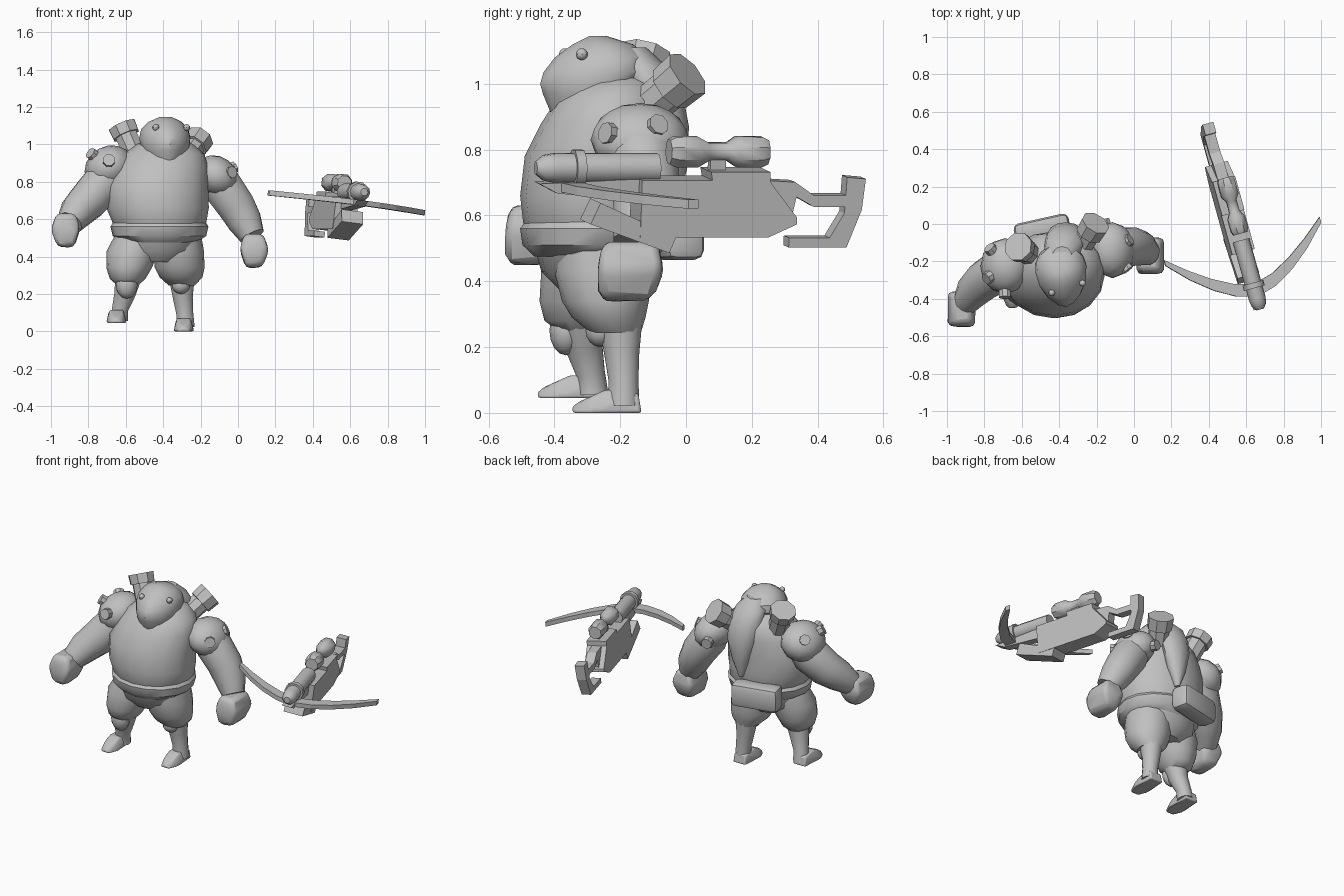
import bpy, bmesh, math
from mathutils import Vector, Matrix

if "Cube" in bpy.data.objects:
    bpy.data.objects.remove(bpy.data.objects["Cube"])

grey = bpy.data.materials.new("plain_grey")
grey.diffuse_color = (0.53, 0.53, 0.53, 1)
grey.use_nodes = True
grey.node_tree.nodes["Principled BSDF"].inputs["Base Color"].default_value = grey.diffuse_color


def finish(name, bm, mat=None, angle=40):
    """Turn a bmesh into a named, shaded object."""
    bmesh.ops.recalc_face_normals(bm, faces=bm.faces)
    if mat is not None:
        bm.transform(mat)
    me = bpy.data.meshes.new(name)
    bm.to_mesh(me)
    bm.free()
    me.materials.append(grey)
    ob = bpy.data.objects.new(name, me)
    bpy.context.collection.objects.link(ob)
    bpy.ops.object.select_all(action='DESELECT')
    ob.select_set(True)
    bpy.context.view_layer.objects.active = ob
    if angle:
        bpy.ops.object.shade_smooth_by_angle(angle=math.radians(angle))
    return ob


def skin(name, rings, mat=None, angle=40):
    """Bridge equal-length rings of points and cap the ends."""
    bm = bmesh.new()
    vs = [[bm.verts.new(p) for p in r] for r in rings]
    n = len(vs[0])
    for a, b in zip(vs, vs[1:]):
        for i in range(n):
            j = (i + 1) % n
            bm.faces.new((a[i], a[j], b[j], b[i]))
    bm.faces.new(vs[0])
    bm.faces.new(vs[-1])
    return finish(name, bm, mat, angle)


def stack(name, rows, n=16):
    """Horizontal oval rings: x, y, z, half width, half depth."""
    t = [2 * math.pi * i / n for i in range(n)]
    return skin(name, [[(x + a * math.cos(q), y + b * math.sin(q), z) for q in t]
                       for x, y, z, a, b in rows])


def tube(name, pts, n=12, mat=None, angle=40):
    """Round rings along a path of x, y, z, radius."""
    c = [Vector(p[:3]) for p in pts]
    axis = c[-1] - c[0]
    ref = Vector((0, 1, 0)) if abs(axis.normalized().y) < 0.8 else Vector((1, 0, 0))
    rings = []
    for i, p in enumerate(pts):
        d = (c[min(i + 1, len(c) - 1)] - c[max(i - 1, 0)]).normalized()
        side = d.cross(ref).normalized()
        up = d.cross(side)
        rings.append([c[i] + p[3] * (side * math.cos(q) + up * math.sin(q))
                      for q in (2 * math.pi * (k + 0.5) / n for k in range(n))])
    return skin(name, rings, mat, angle)


def ball(name, loc, size, rot=0, seg=12):
    bm = bmesh.new()
    bmesh.ops.create_uvsphere(bm, u_segments=seg, v_segments=8, radius=1)
    m = Matrix.Translation(loc) @ Matrix.Rotation(rot, 4, 'Y') @ Matrix.Diagonal((*size, 1))
    return finish(name, bm, m)


def hull(name, pts, loc=(0, 0, 0), mirror=True, round_by=0.0):
    bm = bmesh.new()
    for x, y, z in pts:
        for s in ((1, -1) if mirror and x else (1,)):
            bm.verts.new((x * s + loc[0], y + loc[1], z + loc[2]))
    res = bmesh.ops.convex_hull(bm, input=bm.verts)
    loose = [g for g in res["geom_interior"] if isinstance(g, bmesh.types.BMVert)]
    bmesh.ops.delete(bm, geom=loose, context='VERTS')
    bmesh.ops.dissolve_limit(bm, angle_limit=.12, verts=bm.verts[:], edges=bm.edges[:])
    ob = finish(name, bm, None, 55)
    bev = ob.modifiers.new("soft_edges", 'BEVEL')
    bev.width, bev.segments, bev.limit_method = round_by, 2, 'NONE'
    return ob


def slab(name, profile, width, mat):
    """Side profile (y, z) given a width along x."""
    return skin(name, [[(u, y, z) for y, z in profile] for u in (-width / 2, width / 2)], mat, 0)


# Torso, waistband and hips
stack("torso", [(-.42, -.27, .50, .21, .19), (-.42, -.27, .58, .25, .225),
                (-.43, -.272, .66, .274, .232), (-.432, -.265, .78, .272, .225),
                (-.41, -.24, .88, .25, .20), (-.395, -.22, .95, .215, .175),
                (-.39, -.21, 1.0, .15, .13), (-.39, -.21, 1.03, .09, .09)])
stack("waistband", [(-.42, -.275, .475, .20, .185), (-.42, -.275, .51, .25, .222),
                    (-.42, -.27, .56, .262, .234), (-.42, -.27, .58, .25, .22)])
stack("hips", [(-.43, -.27, .37, .12, .11), (-.43, -.27, .43, .21, .17), (-.42, -.27, .52, .23, .195)])

# Beaked head: rings with a pointed front (z, half width, mid y, front y, back y)
H = Matrix.Translation((-.39, -.25, 0)) @ Matrix.Rotation(math.radians(8), 4, 'Z')
head = []
for z, w, m, f, b in [(.866, .034, -.365, -.39, -.34), (.91, .088, -.32, -.412, -.28), (.97, .126, -.27, -.437, -.19),
                      (1.0, .134, -.25, -.445, -.14), (1.035, .138, -.24, -.435, -.10), (1.08, .128, -.24, -.40, -.11),
                      (1.12, .09, -.25, -.345, -.16), (1.145, .035, -.27, -.295, -.24)]:
    ring = []
    for i in range(16):
        c, s = math.cos(math.pi * i / 8), math.sin(math.pi * i / 8)
        x = w * math.copysign(abs(c) ** (1.25 if s < 0 else 1), c)
        ring.append((x, m + .25 + abs(s) * ((f - m) if s < 0 else (b - m)), z))
    head.append(ring)
skin("beaked_head", head, H, 35)
for x, y in ((-.065, -.11), (.105, -.082)):
    ball("eye", H @ Vector((x, y, 1.09)), (.018, .018, .018), seg=8)

# Hood tail, a leaf shape down the back
stack("hood_tail", [(-.37, -.045, .63, .012, .02), (-.368, -.045, .74, .058, .048), (-.365, -.047, .87, .093, .056),
                    (-.37, -.085, .97, .105, .075), (-.38, -.135, 1.05, .10, .08), (-.385, -.18, 1.11, .055, .06)], 12)

# Back canisters with wide caps
for base, top in (((-.30, -.15, .90), (-.205, .005, 1.03)), ((-.555, -.16, .95), (-.62, -.12, 1.10))):
    b, t = Vector(base), Vector(top)
    p = b.lerp(t, .65)
    tube("canister", [(*b, .063), (*p, .063)], 8)
    tube("canister_cap", [(*p, .076), (*t, .08)], 8)

# Back pouch
bm = bmesh.new()
bmesh.ops.create_cube(bm, size=1)
bm.transform(Matrix.Diagonal((.30, .12, .15, 1)))
bmesh.ops.bevel(bm, geom=bm.edges[:], offset=.03, segments=2, affect='EDGES', profile=.5)
finish("back_pouch", bm, Matrix.Translation((-.49, -.03, .54)) @ Matrix.Rotation(.22, 4, 'Z'))

# Arms, mittens, shoulder pads and their studs
tube("left_arm", [(-.66, -.22, .86, .10), (-.72, -.25, .79, .115), (-.80, -.30, .70, .108),
                  (-.86, -.36, .64, .095), (-.90, -.42, .58, .072)])
tube("right_arm", [(-.13, -.14, .86, .09), (-.08, -.13, .77, .11), (-.01, -.12, .67, .105),
                   (.035, -.13, .59, .095), (.075, -.155, .51, .07)])
mitt = [(-.05, -.06, .09), (.05, -.05, .09), (-.05, .06, .09), (.05, .06, .09), (-.08, -.07, 0), (.075, -.07, .02),
        (-.08, .07, .01), (.075, .075, 0), (-.05, -.06, -.08), (.04, -.07, -.095), (-.04, .05, -.09), (.05, .04, -.08)]
hull("left_mitten", [(x, y * 1.35, z) for x, y, z in mitt], (-.92, -.455, .54), False, .022)
hull("right_mitten", [(-x, y * 1.4, z) for x, y, z in mitt], (.085, -.17, .43), False, .022)
pads = {"left_shoulder_pad": ((-.69, -.225, .875), (.135, .15, .115), -.5,
                              [(-.69, -.385, .915), (-.785, -.29, .95), (-.77, -.13, .94)]),
        "right_shoulder_pad": ((-.115, -.14, .83), (.125, .15, .105), .6,
                               [(-.035, -.24, .85), (-.025, -.085, .875), (-.16, .015, .81)])}
for name, (c, r, tilt, studs) in pads.items():
    ball(name, c, r, tilt)
    for s in studs:
        d = (Vector(s) - Vector(c)).normalized()
        tube("pad_stud", [(*(Vector(s) - d * .05), .033), (*(Vector(s) + d * .008), .033)], 8)

# Shorts, shins, knee pads and boots
stack("left_shorts", [(-.59, -.32, .25, .06, .07), (-.59, -.32, .28, .095, .11), (-.582, -.315, .34, .122, .13),
                      (-.562, -.30, .43, .14, .14), (-.52, -.28, .53, .13, .13)])
stack("right_shorts", [(-.30, -.215, .245, .07, .078), (-.305, -.235, .29, .115, .112), (-.312, -.245, .34, .133, .132),
                       (-.318, -.255, .43, .136, .145), (-.34, -.26, .53, .14, .14)])
tube("left_shin", [(-.585, -.32, .3, .075), (-.605, -.31, .2, .058), (-.63, -.29, .12, .045), (-.635, -.285, .06, .05)])
tube("right_shin", [(-.30, -.2, .28, .07), (-.295, -.195, .18, .055), (-.285, -.19, .1, .047), (-.28, -.19, .02, .05)])
ball("left_knee_pad", (-.595, -.365, .25), (.058, .05, .075))
ball("right_knee_pad", (-.305, -.26, .25), (.05, .045, .05))
boot = [(.045, .05, 0), (.052, -.05, 0), (.055, -.1, 0), (.03, -.16, 0), (0, -.16, .025),
        (.042, .04, .06), (.035, -.06, .07), (.035, -.11, .045)]
hull("left_boot", boot, (-.65, -.29, .045), True, .008)
hull("right_boot", boot, (-.29, -.185, 0), True, .008)

# Crossbow, built along y then turned into place
M = (Matrix.Translation((.535, 0, .64)) @ Matrix.Rotation(math.radians(15.5), 4, 'Z')
     @ Matrix.Rotation(math.radians(7), 4, 'Y') @ Matrix.Diagonal((1, .985, 1, 1)))
slab("crossbow_body", [(-.16, .075), (.065, .075), (.06, .1), (.25, .1), (.25, .07), (.34, -.04),
                       (.34, -.06), (.25, -.1), (-.16, -.1)], .125, M)
slab("stock_arm", [(.25, .07), (.34, .065), (.40, .025), (.51, .025), (.51, -.01), (.40, -.01),
                   (.345, .02), (.33, -.05), (.25, -.05)], .06, M)
slab("stock_butt", [(.505, .08), (.565, .075), (.555, -.02), (.51, -.135), (.325, -.135),
                    (.325, -.105), (.455, -.105), (.5, -.03)], .06, M)
slab("fore_plate", [(-.29, .005), (-.045, -.1), (-.065, -.148), (-.32, -.06)], .12, M)
slab("fore_rail", [(-.48, .06), (-.15, .075), (-.15, .01), (-.42, .03)], .06, M)
tube("barrel", [(0, -.485, .105, .02), (0, -.46, .105, .04), (0, -.425, .105, .046), (0, -.095, .105, .046)], 10, M)
tube("barrel_ring", [(0, -.365, .105, .058), (0, -.335, .105, .058)], 10, M)
tube("scope", [(0, -.06, .155, .04), (0, -.04, .155, .05), (0, .03, .155, .05), (0, .065, .155, .03),
               (0, .125, .155, .03), (0, .155, .155, .05), (0, .235, .155, .05), (0, .255, .155, .04)], 8, M)
slab("scope_mount", [(.07, .09), (.07, .14), (.12, .14), (.12, .09)], .03, M)

# Swept bow limbs
limb = []
for i in range(9):
    u = (i / 4 - 1) * .435
    f = abs(u) / .435
    y, w = -.378 + .275 * f ** 1.6, .036 - .02 * f ** 3
    limb.append([(u + .012, y + k * w, z) for k, z in ((-1, .035), (1, .035), (1, .063), (-1, .063))])
skin("bow_limbs", limb, M, 0)
